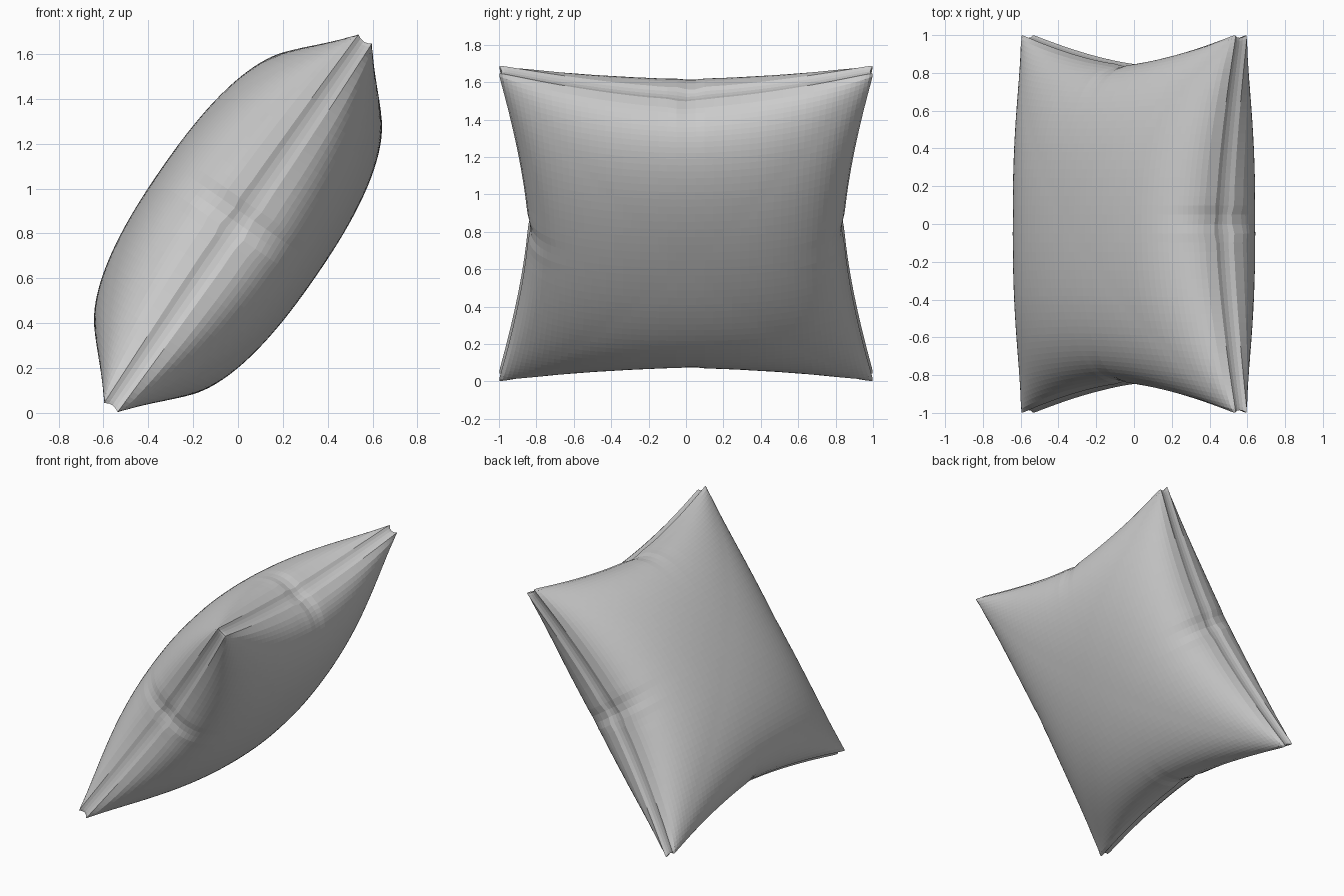
import bpy, bmesh, math
from mathutils import Vector

if "Cube" in bpy.data.objects:
    bpy.data.objects.remove(bpy.data.objects["Cube"])

N = 52                                   # cells per side
CENTRE = Vector((0, 0, 0.845))
WIDTH = Vector((0, 1, 0))                # across the cushion
UP = Vector((0.568, 0, 0.823))           # up the leaning cushion
NORMAL = Vector((-0.823, 0, 0.568))      # through its thickness


def param(i):
    # slightly finer spacing toward the seams
    a = 2 * i / N - 1
    return 0.5 * a + 0.5 * math.sin(a * math.pi / 2)


def pull(along, across):
    # seams draw inward between the corners, with a small pinch mid-side
    bow = 0.16 * (1 - abs(along) ** 1.5)
    pinch = 0.012 * math.exp(-((along - 0.02) / 0.06) ** 2)
    return across * (1 - bow * abs(across) ** 2.5 - pinch * abs(across) ** 12)


def crease(along, across):
    # little folds running in from the middle of each seam
    fade = abs(across) ** 8 * math.exp(-(along / 0.12) ** 2)
    return -0.008 * fade * math.cos((along - 0.04) * 36)


def point(i, j, k):
    # k = 1 upper panel, -1 lower panel, between = seam band
    s, t = param(i), param(j)
    u, v = pull(t, s), pull(s, t)
    edge = 0.036 + 0.022 * (1 - min(abs(s), abs(t)) ** 1.5)
    puff = max(0, (1 - abs(s) ** 2.3) * (1 - abs(t) ** 2.3)) ** 0.56
    h = edge + (0.42 - 0.058) * puff + crease(t, s) + crease(s, t)
    groove = 1 - 0.013 * (1 - k * k)
    corner = 1 - 0.006 * abs(s * t) ** 60
    return CENTRE + (WIDTH * u + UP * v) * groove * corner * 1.004 + NORMAL * h * k


bm = bmesh.new()

# two puffed panels
panels = {}
for k in (1, -1):
    g = [[bm.verts.new(point(i, j, k)) for j in range(N + 1)] for i in range(N + 1)]
    panels[k] = g
    for i in range(N):
        for j in range(N):
            bm.faces.new((g[i][j], g[i + 1][j], g[i + 1][j + 1], g[i][j + 1]))

# grooved seam band joining them
loop = ([(i, 0) for i in range(N)] + [(N, j) for j in range(N)]
        + [(i, N) for i in range(N, 0, -1)] + [(0, j) for j in range(N, 0, -1)])
rings = [[panels[1][i][j] for i, j in loop]]
for k in (0.5, 0, -0.5):
    rings.append([bm.verts.new(point(i, j, k)) for i, j in loop])
rings.append([panels[-1][i][j] for i, j in loop])
for a, b in zip(rings, rings[1:]):
    for n in range(len(loop)):
        m = (n + 1) % len(loop)
        bm.faces.new((a[n], a[m], b[m], b[n]))

bmesh.ops.recalc_face_normals(bm, faces=bm.faces)
mesh = bpy.data.meshes.new("cushion")
bm.to_mesh(mesh)
bm.free()
bpy.context.collection.objects.link(bpy.data.objects.new("cushion", mesh))
